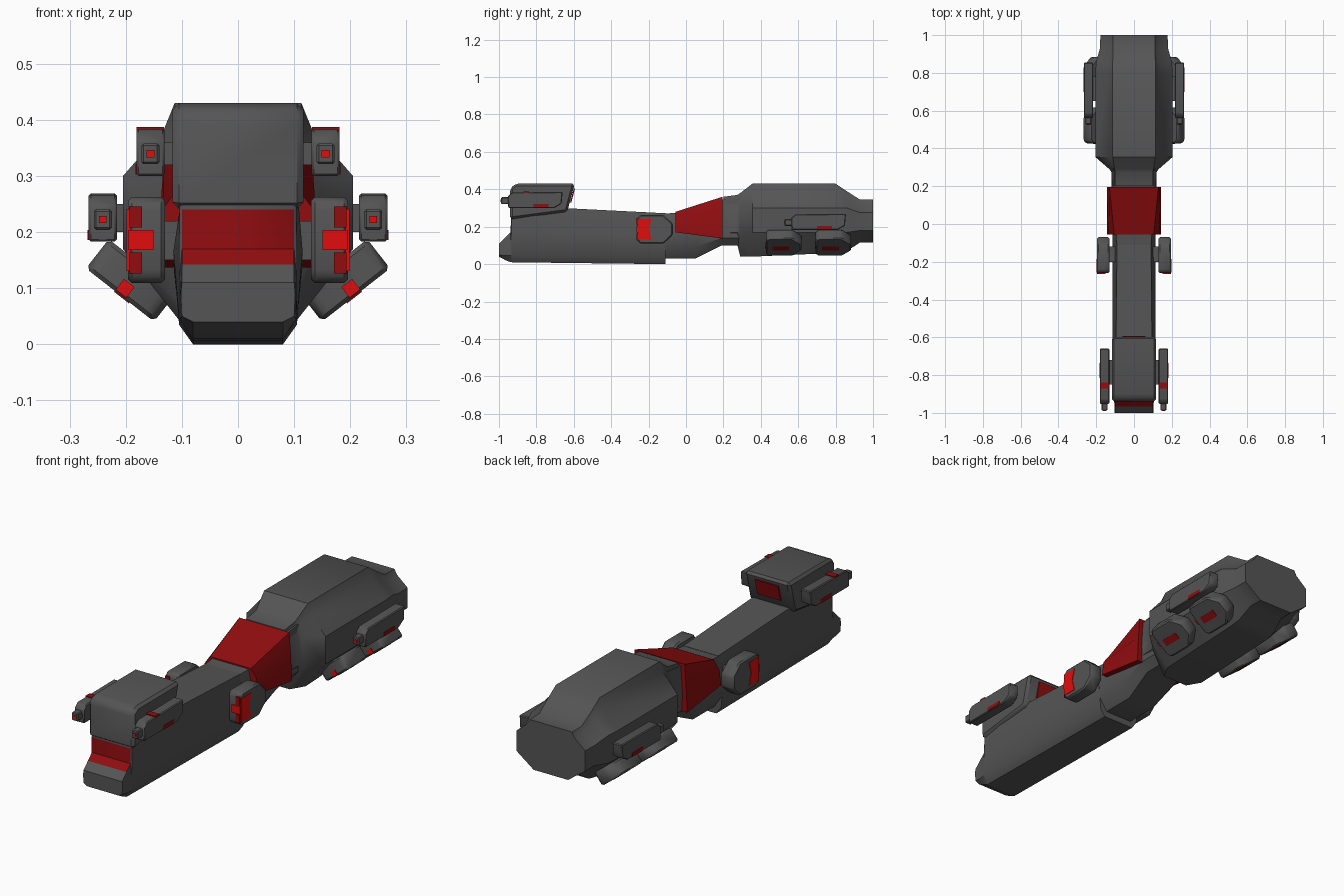
import bpy, bmesh, math
from mathutils import Matrix, Vector

if "Cube" in bpy.data.objects:
    bpy.data.objects.remove(bpy.data.objects["Cube"])


def material(name, rgb):
    m = bpy.data.materials.new(name)
    m.diffuse_color = (*rgb, 1)
    m.use_nodes = True
    m.node_tree.nodes["Principled BSDF"].inputs["Base Color"].default_value = m.diffuse_color
    return m


GREY = material("hull grey", (0.09, 0.09, 0.09))
RED = material("dark red", (0.28, 0.004, 0.005))
BRIGHT = material("bright red", (0.75, 0.004, 0.004))


def finish(name, bm, mats, matrix=None, bevel=0, smooth=35):
    if matrix:
        bm.transform(matrix)
    if bevel:
        bmesh.ops.bevel(bm, geom=bm.edges[:], offset=bevel, segments=1, affect='EDGES')
    bmesh.ops.recalc_face_normals(bm, faces=bm.faces[:])
    me = bpy.data.meshes.new(name)
    bm.to_mesh(me)
    bm.free()
    ob = bpy.data.objects.new(name, me)
    bpy.context.collection.objects.link(ob)
    for m in mats:
        me.materials.append(m)
    bpy.ops.object.select_all(action='DESELECT')
    ob.select_set(True)
    bpy.context.view_layer.objects.active = ob
    bpy.ops.object.shade_smooth_by_angle(angle=math.radians(smooth))
    return ob


def loft(name, sections, mats, red_rows=()):
    """sections: (y, [(x, z), ...] right half outline from top to bottom)"""
    bm = bmesh.new()
    rings = []
    for y, half in sections:
        pts = half + [(-x, z) for x, z in reversed(half)]
        rings.append([bm.verts.new((x, y, z)) for x, z in pts])
    n = len(rings[0])
    for r, (a, b) in enumerate(zip(rings, rings[1:])):
        for i in range(n):
            j = (i + 1) % n
            f = bm.faces.new((a[i], a[j], b[j], b[i]))
            if r in red_rows and i == n - 1:      # top strip only
                f.material_index = 1
    bm.faces.new(rings[0])
    bm.faces.new(rings[-1])
    return finish(name, bm, mats)


def prism(name, outline, x0, x1, mat, matrix=None, bevel=0):
    """side outline (y, z) extruded from x0 to x1"""
    bm = bmesh.new()
    a = [bm.verts.new((x0, y, z)) for y, z in outline]
    b = [bm.verts.new((x1, y, z)) for y, z in outline]
    bm.faces.new(a)
    bm.faces.new(b)
    for i in range(len(a)):
        j = (i + 1) % len(a)
        bm.faces.new((a[i], a[j], b[j], b[i]))
    return finish(name, bm, [mat], matrix, bevel)


def rect(y0, y1, z0, z1):
    return [(y0, z0), (y1, z0), (y1, z1), (y0, z1)]


# Front hull with a slanted nose and red band
def hull(y, zt, zb, wt, wm=0.105):
    return (y, [(wt, zt), (wm, zb + (zt - zb) * 0.55), (0.105, zb + 0.035), (0.08, zb)])


loft("front_hull", [
    (-1.0, [(0.10, 0.11), (0.102, 0.09), (0.10, 0.05), (0.08, 0.04)]),
    (-0.967, [(0.10, 0.142), (0.103, 0.10), (0.103, 0.045), (0.08, 0.022)]),
    (-0.938, [(0.10, 0.17), (0.104, 0.12), (0.105, 0.045), (0.08, 0.01)]),
    hull(-0.936, 0.24, 0.01, 0.10), hull(-0.932, 0.31, 0.01, 0.103),
    hull(-0.62, 0.298, 0.006, 0.095, 0.115), hull(-0.11, 0.272, 0.0, 0.09, 0.115)],
    [GREY, RED], red_rows=(1, 2))

# Raised head block with red rear panel
prism("head_block", [(-0.94, 0.24), (-0.94, 0.405), (-0.91, 0.43), (-0.595, 0.43), (-0.635, 0.28)],
      -0.117, 0.117, GREY, bevel=0.012)
rear = [(-0.62, 0.33), (-0.600, 0.405), (-0.593, 0.405), (-0.613, 0.33)]
prism("head_rear_panel", rear, -0.06, 0.06, RED)

# Neck under the collar
loft("neck", [
    (-0.12, [(0.09, 0.27), (0.115, 0.17), (0.11, 0.09), (0.07, 0.03)]),
    (0.05, [(0.10, 0.28), (0.115, 0.2), (0.11, 0.09), (0.07, 0.03)]),
    (0.19, [(0.11, 0.345), (0.118, 0.22), (0.115, 0.14), (0.08, 0.10)]),
    (0.32, [(0.11, 0.36), (0.118, 0.22), (0.115, 0.14), (0.08, 0.10)])], [GREY])

# Red collar
loft("collar", [
    (-0.055, [(0.105, 0.28), (0.135, 0.24), (0.143, 0.17)]),
    (0.195, [(0.13, 0.36), (0.137, 0.26), (0.143, 0.137)])], [RED])


# Rear engine section
def rear_ring(y, w, wt, zt, zb, shoulder=0.30, waist=0.17):
    return (y, [(wt, zt), (wt + (w - wt) * 0.2, zt - (zt - shoulder) * 0.35), (w, shoulder),
                (w, waist), (w * 0.5, zb)])


loft("rear_section", [
    rear_ring(0.20, 0.116, 0.10, 0.36, 0.105),
    rear_ring(0.275, 0.12, 0.10, 0.37, 0.10),
    rear_ring(0.29, 0.13, 0.103, 0.38, 0.04, waist=0.15),
    rear_ring(0.355, 0.205, 0.113, 0.43, 0.04),
    rear_ring(0.80, 0.205, 0.113, 0.43, 0.06),
    rear_ring(0.86, 0.20, 0.113, 0.39, 0.07),
    rear_ring(0.93, 0.18, 0.11, 0.345, 0.115, 0.275, 0.18),
    rear_ring(1.0, 0.178, 0.11, 0.345, 0.115, 0.275, 0.18)], [GREY])


def place(x, y, z, tilt, side):
    m = Matrix.Translation((x, y, z)) @ Matrix.Rotation(math.radians(tilt), 4, 'Y')
    return Matrix.Diagonal((side, 1, 1, 1)) @ m


def gun(name, x, y, z, side, band):
    m = place(x, y, z, 0, side)
    prism(name + "_body", [(-0.145, -0.043), (-0.148, 0.02), (-0.125, 0.04), (0.145, 0.043),
                           (0.14, -0.02), (0.10, -0.043)], -0.025, 0.025, GREY, m, 0.004)
    prism(name + "_barrel", rect(-0.183, -0.14, -0.022, 0.015), -0.016, 0.016, GREY, m, 0.004)
    prism(name + "_side_mark", rect(-0.01, 0.07, -0.040, -0.022), 0.018, 0.027, RED, m)
    prism(name + "_muzzle", rect(-0.186, -0.182, -0.01, 0.003), -0.007, 0.007, BRIGHT, m)
    if band:
        prism(name + "_band", rect(-0.065, -0.035, 0.037, 0.0445), -0.0245, 0.0245, RED, m)


def pod(name, x, y, z, tilt, side, painted):
    m = place(x, y, z, tilt, side)
    prism(name + "_body", [(-0.095, -0.06), (-0.08, -0.077), (0.045, -0.077), (0.095, -0.03),
                           (0.095, 0.03), (0.045, 0.077), (-0.08, 0.077), (-0.095, 0.06)],
          -0.033, 0.033, GREY, m, 0.007)
    if painted:   # red front and outer panels
        for z0, z1 in ((-0.06, -0.022), (0.022, 0.06)):
            prism(name + "_front_panel", rect(-0.099, -0.092, z0, z1), 0.008, 0.030, RED, m)
        prism(name + "_front_light", rect(-0.100, -0.092, -0.018, 0.018), -0.012, 0.032, BRIGHT, m)
        prism(name + "_side_panel", [(-0.092, -0.055), (-0.02, -0.055), (-0.035, 0), (-0.02, 0.055),
                                     (-0.092, 0.055)], 0.028, 0.0355, BRIGHT, m)
    else:
        prism(name + "_front_light", rect(-0.099, -0.092, -0.012, 0.012), 0.006, 0.030, BRIGHT, m)
        prism(name + "_side_light", rect(-0.06, 0.03, -0.022, 0.012), 0.028, 0.035, RED, m)


# Side guns and thruster pods, both sides
for side, tag in ((1, "right"), (-1, "left")):
    gun("head_gun_" + tag, 0.156, -0.805, 0.343, side, True)
    gun("rear_gun_" + tag, 0.241, 0.71, 0.226, side, False)
    pod("mid_pod_" + tag, 0.163, -0.165, 0.186, 0, side, True)
    pod("lower_front_pod_" + tag, 0.19, 0.522, 0.114, 52, side, False)
    pod("lower_rear_pod_" + tag, 0.19, 0.788, 0.114, 52, side, False)
    # struts joining guns and pods to the hull
    prism("head_gun_mount_" + tag, rect(-0.85, -0.72, 0.32, 0.36), 0.10, 0.14, GREY,
          place(0, 0, 0, 0, side))
    prism("mid_pod_mount_" + tag, rect(-0.2, -0.12, 0.15, 0.22), 0.10, 0.14, GREY,
          place(0, 0, 0, 0, side))
    prism("rear_gun_mount_" + tag, rect(0.65, 0.78, 0.2, 0.25), 0.19, 0.225, GREY,
          place(0, 0, 0, 0, side))
